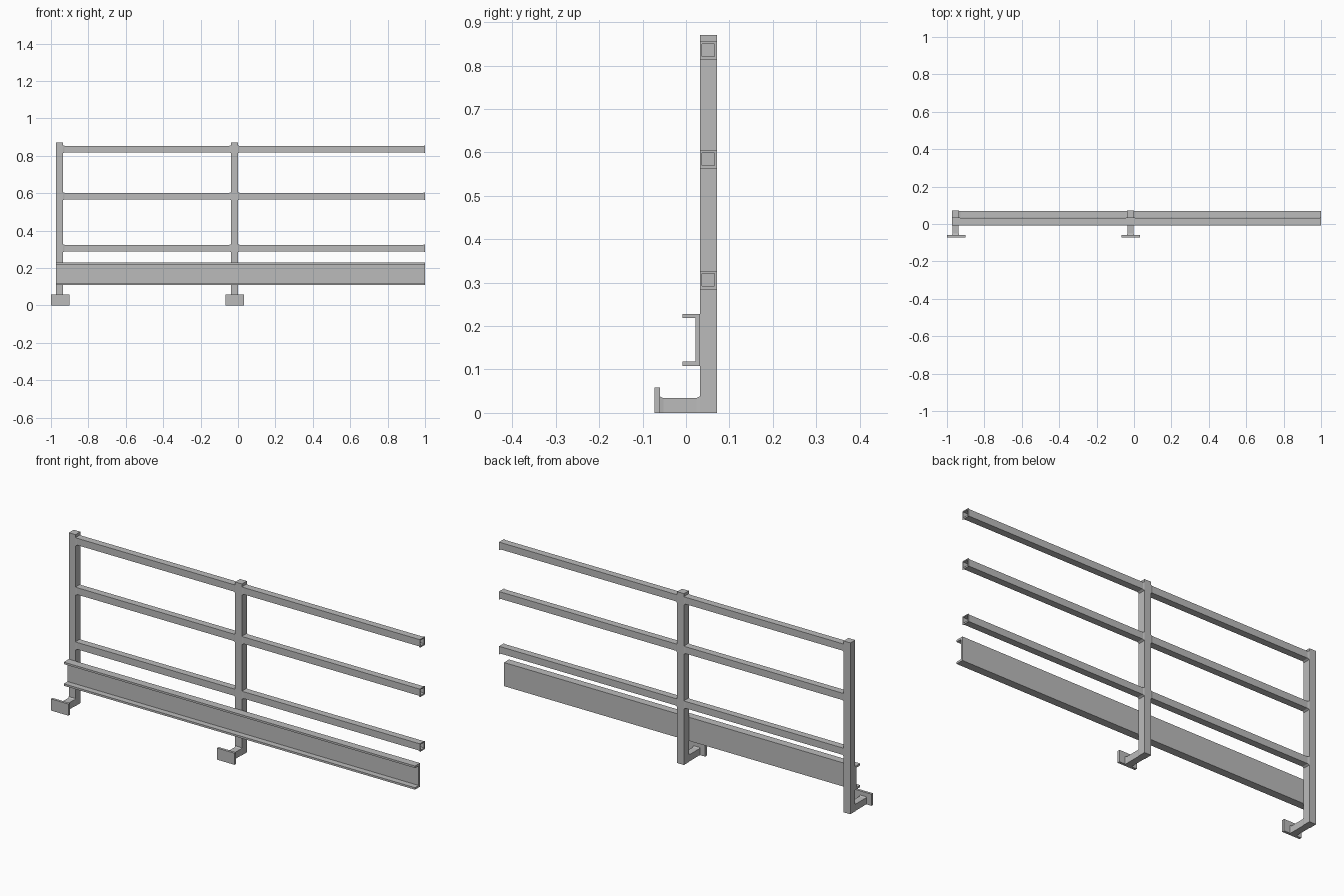
import bpy, bmesh

cube = bpy.data.objects.get("Cube")
if cube:
    bpy.data.objects.remove(cube, do_unlink=True)

steel = bpy.data.materials.new("grey steel")
steel.use_nodes = True
GREY = (0.5, 0.5, 0.5, 1)
steel.diffuse_color = GREY
steel.node_tree.nodes["Principled BSDF"].inputs["Base Color"].default_value = GREY


def finish(name, bm):
    bmesh.ops.recalc_face_normals(bm, faces=bm.faces)
    mesh = bpy.data.meshes.new(name)
    bm.to_mesh(mesh)
    bm.free()
    mesh.materials.append(steel)
    obj = bpy.data.objects.new(name, mesh)
    bpy.context.collection.objects.link(obj)
    return obj


def box(name, x, y, z):
    bm = bmesh.new()
    bmesh.ops.create_cube(bm, size=1)
    for v in bm.verts:
        v.co = [lo + (c + 0.5) * (hi - lo) for c, (lo, hi) in zip(v.co, (x, y, z))]
    return finish(name, bm)


def tube(name, along, across, z, place, wall=0.003, bead=0.008, side=0.002, top=0.002, low=0.005):
    """Hollow square tube whose outer wall flares into a weld bead at each end."""
    (a, b), (w0, w1), (z0, z1) = along, across, z
    bm = bmesh.new()

    def ring(t, s, up, down):
        corners = ((w0 - s, z0 - down), (w1 + s, z0 - down), (w1 + s, z1 + up), (w0 - s, z1 + up))
        return [bm.verts.new(place(t, w, h)) for w, h in corners]

    rings = [ring(a, -wall, -wall, -wall), ring(a, side, top, low), ring(a + bead, 0, 0, 0),
             ring(b - bead, 0, 0, 0), ring(b, side, top, low), ring(b, -wall, -wall, -wall)]
    for i, r in enumerate(rings):
        n = rings[(i + 1) % len(rings)]
        for j in range(4):
            k = (j + 1) % 4
            bm.faces.new((r[j], r[k], n[k], n[j]))
    return finish(name, bm)


POST = 0.038
FRONT, BACK = 0.032, 0.071
END = 1.0
post_x = {"end": -0.973, "middle": -0.038}

# Posts, each on a short arm with a fixing plate
for label, x in post_x.items():
    mid = x + POST / 2
    box(label + "_post", (x, x + POST), (FRONT, BACK), (0, 0.87))
    box(label + "_fixing_plate", (mid - 0.047, mid + 0.051) if x > -0.5 else (-1, -0.902),
        (-0.073, -0.06), (0, 0.059))
    tube(label + "_foot_arm", (-0.06, FRONT), (mid - 0.017, mid + 0.017), (0, 0.034),
         lambda t, w, h: (w, t, h), top=0.004, low=0)

# Three rails in each bay
spans = {"first_bay": (post_x["end"] + POST, post_x["middle"]),
         "second_bay": (post_x["middle"] + POST, END)}
for level, z in {"lower": 0.289, "middle": 0.567, "top": 0.818}.items():
    for bay, span in spans.items():
        tube(f"{level}_rail_{bay}", span, (0.034, 0.069), (z, z + 0.035),
             lambda t, w, h: (t, w, h))

# Toe board: channel section, open to the front
y0, y1, z0, z1, t = -0.008, FRONT, 0.108, 0.228, 0.01
section = [(y0, z0), (y1, z0), (y1, z1), (y0, z1), (y0, z1 - t),
           (y1 - t, z1 - t), (y1 - t, z0 + t), (y0, z0 + t)]
bm = bmesh.new()
face = bm.faces.new([bm.verts.new((post_x["end"], y, z)) for y, z in section])
out = bmesh.ops.extrude_face_region(bm, geom=[face], use_keep_orig=True)
moved = [g for g in out["geom"] if isinstance(g, bmesh.types.BMVert)]
bmesh.ops.translate(bm, verts=moved, vec=(END - post_x["end"], 0, 0))
finish("toe_board", bm)
